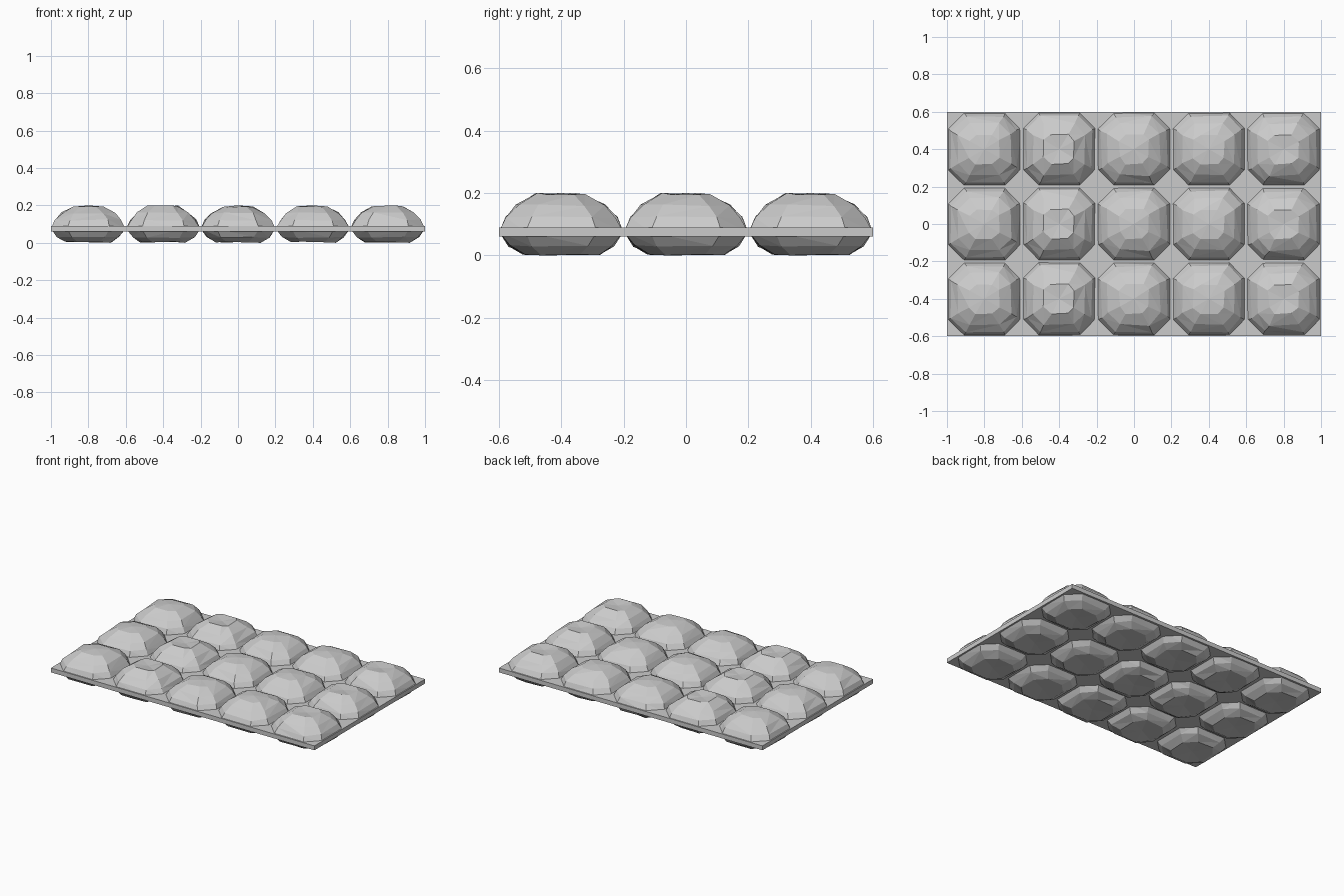
import bpy, bmesh, random, math

if "Cube" in bpy.data.objects:
    bpy.data.objects.remove(bpy.data.objects["Cube"])

# Flat backing sheet
bpy.ops.mesh.primitive_cube_add(size=1, location=(0, 0, 0.075))
sheet = bpy.context.object
sheet.name = "backing_sheet"
sheet.scale = (2, 1.2, 0.03)
bpy.ops.object.transform_apply(location=False, rotation=False, scale=True)


def octagon(h, c):
    """Square of half-width h with corners cut by c."""
    a = h - c
    return [(h, -a), (h, a), (a, h), (-a, h), (-h, a), (-h, -a), (-a, -h), (a, -h)]


# Rings of the cut stone: height, half-width, corner cut
RINGS = [(0.004, 0.120, 0.060), (0.030, 0.165, 0.075), (0.075, 0.199, 0.085),
         (0.122, 0.175, 0.075), (0.160, 0.140, 0.062), (0.192, 0.080, 0.034)]


def stone_mesh(name, seed, apex, crown):
    rng = random.Random(seed)
    bm = bmesh.new()
    loops = []
    for i, (z, h, c) in enumerate(RINGS):
        j = 0 if i == 2 else 0.006
        top = i == len(RINGS) - 1
        loops.append([bm.verts.new((x + rng.uniform(-j, j), y + rng.uniform(-j, j),
                                    max(0, z + rng.uniform(-j, j) * 0.6) + (crown if top else 0)))
                      for x, y in octagon(h, c)])
    loops[0][0].co.z = 0
    bottom = bm.verts.new((0, 0, 0.01))
    peak = bm.verts.new((0, 0, apex))
    for k in range(8):
        n = (k + 1) % 8
        for lo, hi in zip(loops, loops[1:]):
            bm.faces.new((lo[k], lo[n], hi[n], hi[k]))
        bm.faces.new((loops[0][n], loops[0][k], bottom))
        bm.faces.new((loops[-1][k], loops[-1][n], peak))
    bmesh.ops.triangulate(bm, faces=bm.faces[:])
    for v in bm.verts:
        v.co.z = min(v.co.z, 0.2)
    bmesh.ops.recalc_face_normals(bm, faces=bm.faces[:])
    me = bpy.data.meshes.new(name)
    bm.to_mesh(me)
    bm.free()
    return me


# Five columns of faceted stones, each repeated over three rows
for col in range(5):
    dipped = col in (1, 4)
    mesh = stone_mesh("stone", 3 + col, 0.19 if dipped else 0.2, 0.006 if dipped else 0)
    for row in range(3):
        ob = bpy.data.objects.new(f"stone_{col + 1}_{row + 1}", mesh)
        ob.location = (-0.8 + 0.4 * col, -0.4 + 0.4 * row, 0)
        bpy.context.collection.objects.link(ob)
